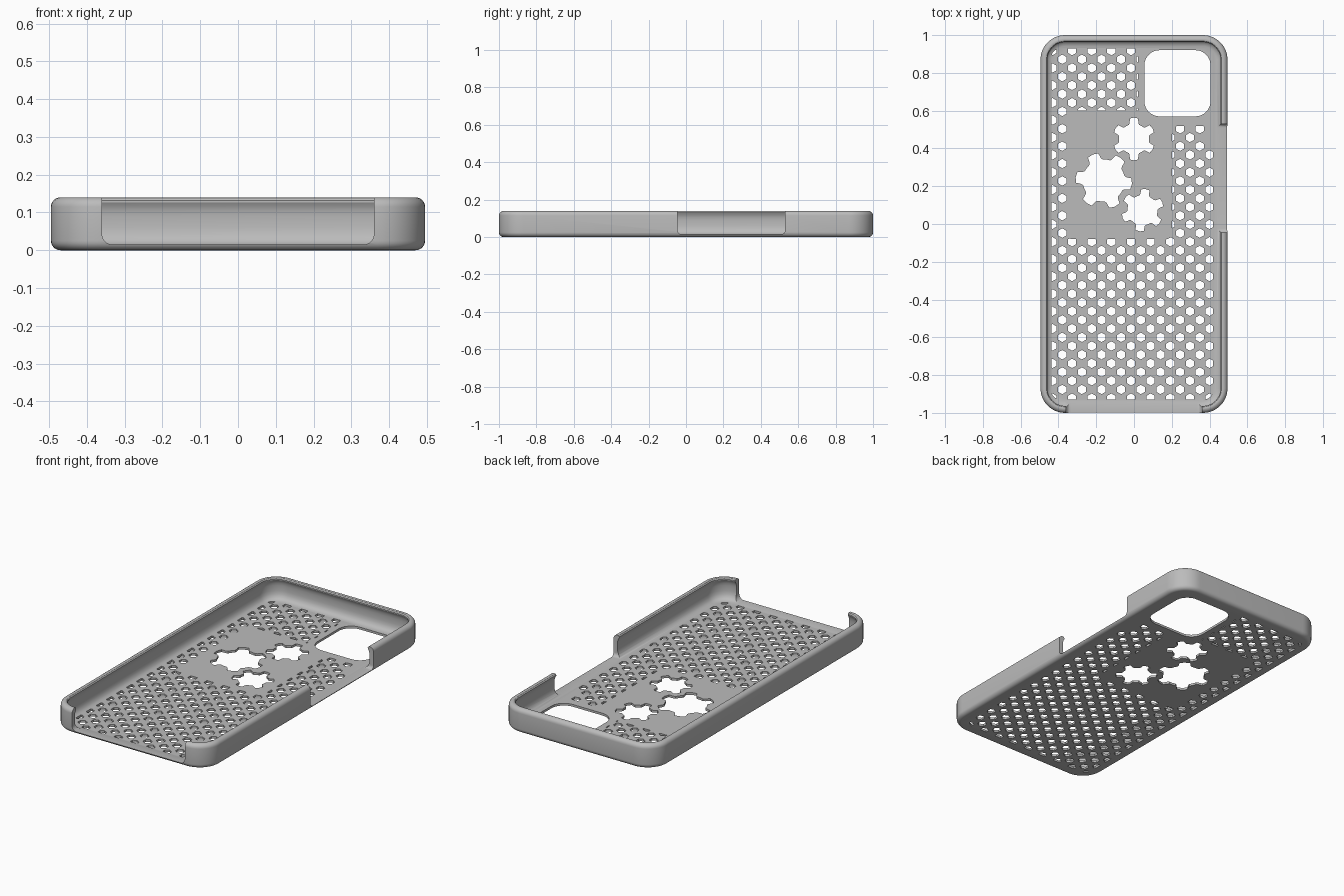
import bpy, bmesh, math

if "Cube" in bpy.data.objects:
    bpy.data.objects.remove(bpy.data.objects["Cube"])

grey = bpy.data.materials.new("case grey")
grey.diffuse_color = (0.5, 0.5, 0.5, 1)
grey.use_nodes = True
grey.node_tree.nodes["Principled BSDF"].inputs["Base Color"].default_value = grey.diffuse_color


def rounded_rect(x0, x1, y0, y1, r, n=12):
    corners = [(x1 - r, y1 - r, 0), (x0 + r, y1 - r, 90),
               (x0 + r, y0 + r, 180), (x1 - r, y0 + r, 270)]
    return [(cx + r * math.cos(math.radians(a + 90 * i / n)),
             cy + r * math.sin(math.radians(a + 90 * i / n)))
            for cx, cy, a in corners for i in range(n + 1)]


def skin(bm, rings):
    """Closed solid through a list of matching vertex rings."""
    rows = [[bm.verts.new(p) for p in ring] for ring in rings]
    n = len(rows[0])
    for a, b in zip(rows, rows[1:]):
        for i in range(n):
            j = (i + 1) % n
            bm.faces.new((a[i], a[j], b[j], b[i]))
    bm.faces.new(rows[0][::-1])
    bm.faces.new(rows[-1])


def finish(name, bm):
    bmesh.ops.recalc_face_normals(bm, faces=bm.faces)
    me = bpy.data.meshes.new(name)
    bm.to_mesh(me)
    bm.free()
    me.materials.append(grey)
    ob = bpy.data.objects.new(name, me)
    bpy.context.collection.objects.link(ob)
    return ob


def prisms(name, outlines, lo, hi, place=lambda u, v, w: (u, v, w)):
    bm = bmesh.new()
    for o in outlines:
        skin(bm, [[place(u, v, w) for u, v in o] for w in (lo, hi)])
    ob = finish(name, bm)
    ob.hide_render = True
    return ob


def boolean(ob, cutter, operation='DIFFERENCE'):
    m = ob.modifiers.new("cut", 'BOOLEAN')
    m.object, m.operation, m.solver = cutter, operation, 'EXACT'
    bpy.context.view_layer.objects.active = ob
    bpy.ops.object.modifier_apply(modifier=m.name)
    bpy.data.objects.remove(cutter)


def gear(cx, cy, root, tip, phase, teeth=6):
    pts = []
    for k in range(teeth):
        a = math.radians(phase) + k * math.tau / teeth
        for da, r in ((-0.34, root), (-0.27, root * 1.08), (-0.2, tip * 0.98), (0, tip),
                      (0.2, tip * 0.98), (0.27, root * 1.08), (0.34, root), (0.52, root)):
            pts.append((cx + r * math.cos(a + da), cy + r * math.sin(a + da)))
    return pts


# case shell: (inset, height) section from outer bottom, over the lip, to the floor
R = 0.025
FLOOR = 0.013
section = [(R - R * math.sin(t), R - R * math.cos(t))
           for t in [math.radians(15 * i) for i in range(7)]]
section += [(R - R * math.cos(t), 0.14 - R + R * math.sin(t))
            for t in [math.radians(15 * i) for i in range(7)]]
section += [(0.032, 0.138), (0.037, 0.132), (0.037, 0.127), (0.031, 0.117), (0.027, 0.105),
            (0.025, 0.09), (0.025, 0.06), (0.028, 0.042), (0.035, 0.027),
            (0.045, 0.018), (0.06, FLOOR)]
bm = bmesh.new()
skin(bm, [[(x, y, z) for x, y in rounded_rect(-0.495 + d, 0.495 - d, -1 + d, 1 - d, 0.13 - d)]
          for d, z in section])
case = finish("phone_case", bm)

# openings in the front wall and the right wall
boolean(case, prisms("front_slot", [rounded_rect(-0.36, 0.36, 0.015, 0.3, 0.028, 6)],
                     -1.1, -0.93, lambda u, v, w: (u, w, v)))
boolean(case, prisms("side_slot", [rounded_rect(-0.045, 0.53, 0.015, 0.3, 0.02, 6)],
                     0.425, 0.6, lambda u, v, w: (w, u, v)))

# camera window and the three gear-shaped holes
boolean(case, prisms("window_and_gears", [
    rounded_rect(0.055, 0.405, 0.57, 0.92, 0.08),
    gear(0.0, 0.45, 0.08, 0.113, 30),
    gear(-0.16, 0.23, 0.112, 0.15, 53),
    gear(0.045, 0.073, 0.08, 0.113, 22)], -0.05, 0.06))

# honeycomb of pointed hexagons, trimmed around the plain panels
DX, DY, HEX = 0.052, 0.046, 0.025
hexes = []
for i in range(-2, 17):
    for j in range(-2, 42):
        if (i + j) % 2 == 0:
            x, y = -0.38 + i * DX, -0.876 + j * DY
            hexes.append([(x + HEX * math.cos(math.radians(30 + 60 * k)),
                           y + HEX * math.sin(math.radians(30 + 60 * k))) for k in range(6)])
comb = prisms("honeycomb", hexes, -0.05, 0.06)
boolean(comb, prisms("mesh_area", [rounded_rect(-0.438, 0.418, -0.93, 0.93, 0.05)],
                     -0.1, 0.1), 'INTERSECT')
boolean(comb, prisms("gear_panel", [rounded_rect(-0.356, 0.2, -0.08, 0.6, 0.03)], -0.11, 0.11))
boolean(comb, prisms("camera_panel", [[(0.02, 0.52), (0.6, 0.52), (0.6, 1.1), (0.02, 1.1)]],
                     -0.12, 0.12))
boolean(case, comb)

bpy.ops.object.select_all(action='DESELECT')
case.select_set(True)
bpy.context.view_layer.objects.active = case
bpy.ops.object.shade_smooth_by_angle(angle=math.radians(30))
